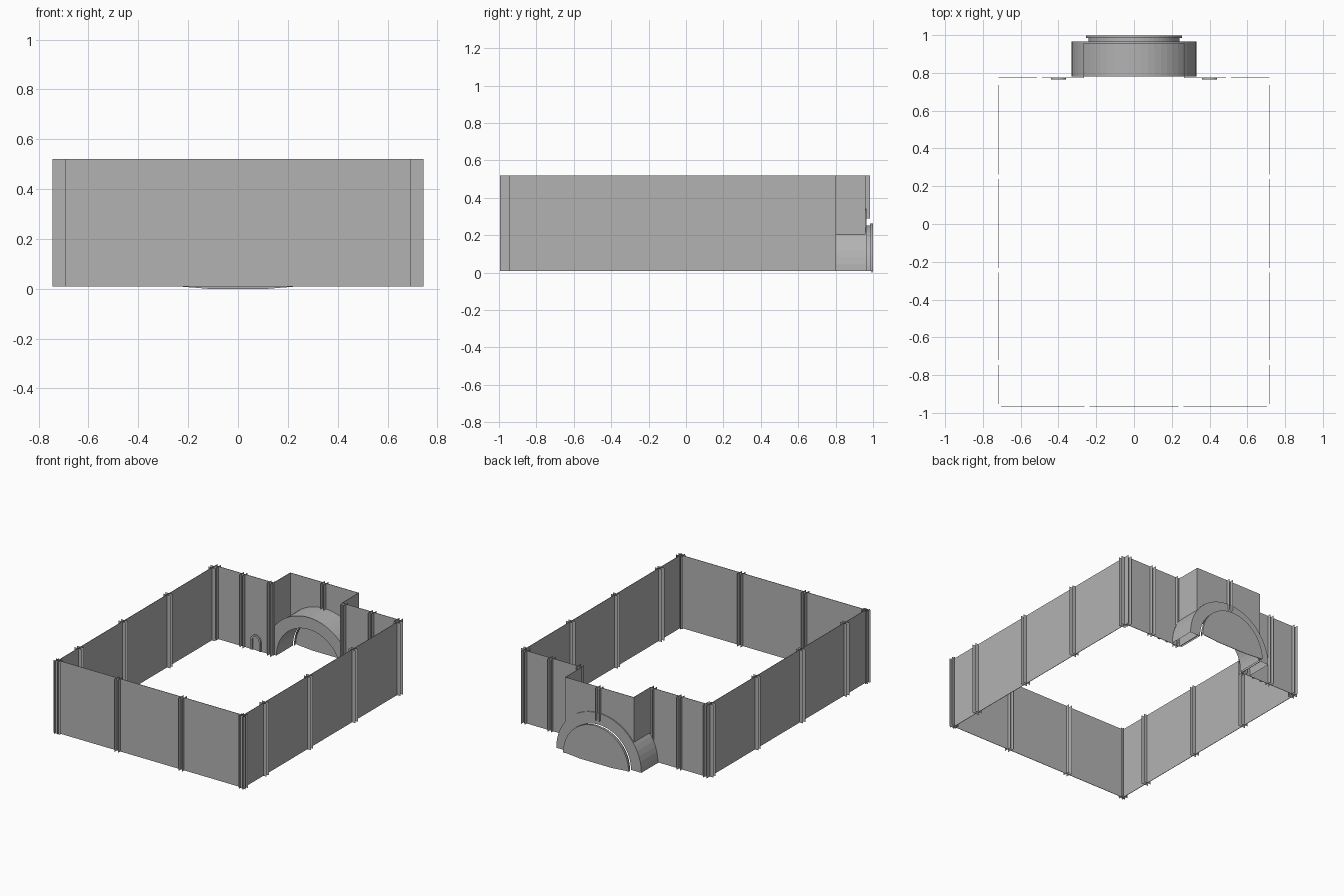
import bpy, bmesh, math

cube = bpy.data.objects.get("Cube")
if cube:
    bpy.data.objects.remove(cube, do_unlink=True)

grey = bpy.data.materials.new("panel_grey")
grey.use_nodes = True
grey.diffuse_color = (0.45, 0.45, 0.45, 1)
grey.node_tree.nodes["Principled BSDF"].inputs["Base Color"].default_value = (0.45, 0.45, 0.45, 1)

BOTTOM, TOP = 0.01, 0.52
SIDE, FRONT, BACK, REAR = 0.718, -0.967, 0.774, 0.958
NOOK = 0.265           # half width of the rear recess
OUTER, INNER = 0.33, 0.25
HALF, DEPTH = 0.013, 0.027   # post half width and fin reach


def finish(name, bm, thickness=0):
    mesh = bpy.data.meshes.new(name)
    bm.to_mesh(mesh)
    bm.free()
    mesh.materials.append(grey)
    ob = bpy.data.objects.new(name, mesh)
    bpy.context.collection.objects.link(ob)
    if thickness:
        mod = ob.modifiers.new("thickness", "SOLIDIFY")
        mod.thickness = thickness
        mod.offset = 0
    return ob


def strip(bm, row_a, row_b):
    """Join two matching rows of points with quads."""
    a = [bm.verts.new(p) for p in row_a]
    b = [bm.verts.new(p) for p in row_b]
    for i in range(len(a) - 1):
        bm.faces.new((a[i], a[i + 1], b[i + 1], b[i]))


def sheet(bm, p, q, z0=BOTTOM, z1=TOP):
    strip(bm, [(*p, z0), (*q, z0)], [(*p, z1), (*q, z1)])


def panel(name, p, q):
    bm = bmesh.new()
    sheet(bm, p, q)
    finish(name, bm, 0.003)


def post(name, x, y, along_x, z0=BOTTOM):
    """H-section post: a web in the wall plane and two fins across it."""
    def at(u, v):
        return (x + u, y + v) if along_x else (x + v, y + u)
    bm = bmesh.new()
    sheet(bm, at(-HALF, 0), at(HALF, 0), z0)
    for s in (-HALF, HALF):
        sheet(bm, at(s, -DEPTH), at(s, DEPTH), z0)
    finish(name, bm)


def arc(radius, y, steps=28, z=BOTTOM):
    return [(radius * math.cos(math.pi * i / steps), y,
             z + radius * math.sin(math.pi * i / steps)) for i in range(steps + 1)]


# Front wall in three bays
front_x = [-SIDE, -0.248, 0.248, SIDE]
for i in range(3):
    panel(f"front_panel_{i + 1}", (front_x[i] + HALF, FRONT), (front_x[i + 1] - HALF, FRONT))
for x in front_x[1:3]:
    post("front_post", x, FRONT, True)

# Side walls, rear panels and corners, mirrored
side_y = [FRONT, -0.733, -0.245, 0.25, 0.748]
for s, side in ((1, "left"), (-1, "right")):
    for i in range(4):
        panel(f"{side}_panel_{i + 1}", (s * SIDE, side_y[i] + HALF), (s * SIDE, side_y[i + 1] - HALF))
    for y in side_y[1:]:
        post(f"{side}_post", s * SIDE, y, False)
    post(f"{side}_front_corner_post", s * SIDE, FRONT, True)
    post(f"{side}_front_corner_cross_post", s * SIDE, FRONT, False)
    post(f"{side}_back_corner_post", s * (SIDE - HALF), BACK, True)
    panel(f"{side}_back_outer_panel", (s * SIDE, BACK), (s * (0.5 + HALF), BACK))
    panel(f"{side}_back_inner_panel", (s * (0.5 - HALF), BACK), (s * NOOK, BACK))
    post(f"{side}_back_post", s * 0.5, BACK, True)
    post(f"{side}_recess_post", s * (NOOK + 0.018), BACK - 0.005, True)
    panel(f"{side}_recess_wall", (s * NOOK, BACK), (s * NOOK, REAR))

    # Small arched frame on the inside of the rear wall
    bm = bmesh.new()
    rows = []
    for r in (0.04, 0.026):
        pts = arc(r, BACK - 0.006, 10, 0.08)
        pts = [(r, pts[0][1], BOTTOM)] + pts + [(-r, pts[0][1], BOTTOM)]
        rows.append([(s * 0.4 + px, py, pz) for px, py, pz in pts])
    strip(bm, *rows)
    finish(f"{side}_small_arch", bm, 0.008)

# Recess rear wall above the tunnel
bm = bmesh.new()
lower, upper = [], []
for i in range(33):
    x = -NOOK + 2 * NOOK * i / 32
    lower.append((x, REAR, BOTTOM + math.sqrt(OUTER ** 2 - x * x)))
    upper.append((x, REAR, TOP))
strip(bm, lower, upper)
finish("recess_rear_wall", bm, 0.003)
post("recess_centre_post", 0, REAR, True, 0.29)

# Arched tunnel: outer shell, inner shell and end rings
Y0, Y1, Y2 = 0.782, 0.966, 0.999
bm = bmesh.new()
strip(bm, arc(OUTER, Y0), arc(OUTER, Y1))
strip(bm, arc(INNER, Y0), arc(INNER, Y1))
strip(bm, arc(INNER, Y0), arc(OUTER + 0.004, Y0))
strip(bm, arc(INNER, Y1), arc(OUTER, Y1))
bmesh.ops.remove_doubles(bm, verts=bm.verts, dist=0.0005)
finish("arch_tunnel", bm)

# Tunnel neck with a raised lip and a closing door
bm = bmesh.new()
strip(bm, arc(INNER - 0.008, Y1), arc(INNER - 0.008, Y2 - 0.015))
strip(bm, arc(INNER - 0.008, Y2 - 0.015), arc(INNER + 0.004, Y2 - 0.015))
strip(bm, arc(INNER + 0.004, Y2 - 0.015), arc(INNER + 0.004, Y2))
strip(bm, arc(INNER - 0.012, Y2), arc(INNER + 0.004, Y2))
finish("tunnel_neck", bm)

bm = bmesh.new()
pts = arc(INNER - 0.008, Y2 - 0.005)
bm.faces.new([bm.verts.new(p) for p in pts + [(-0.12, pts[0][1], 0), (0.12, pts[0][1], 0)]])
finish("arch_door", bm, 0.004)
